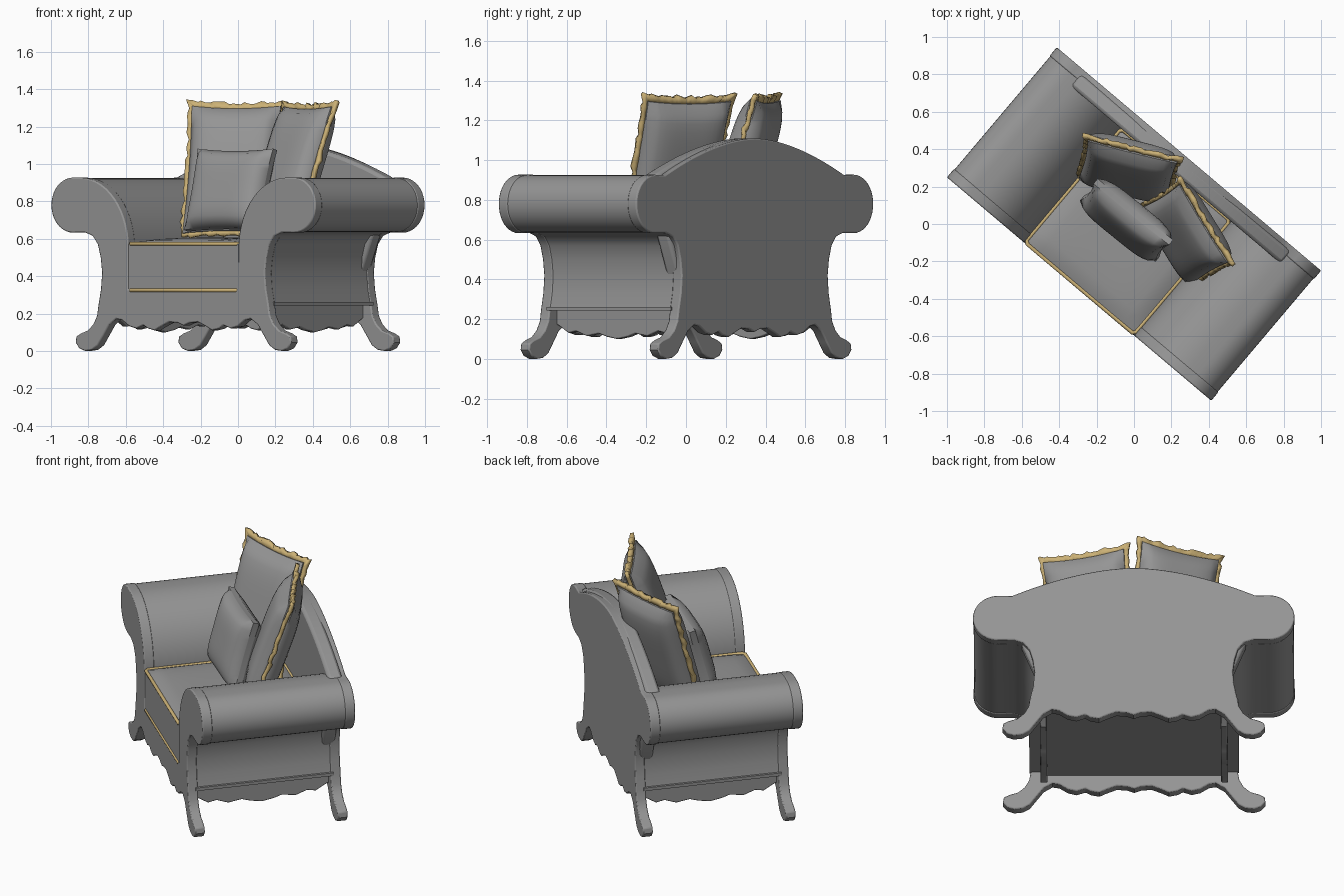
import bpy, bmesh, random
from math import sin, cos, pi, radians
from mathutils import Matrix, Vector

random.seed(4)
if "Cube" in bpy.data.objects:
    bpy.data.objects.remove(bpy.data.objects["Cube"])


def material(name, rgb):
    m = bpy.data.materials.new(name)
    m.use_nodes = True
    m.diffuse_color = (*rgb, 1)
    m.node_tree.nodes["Principled BSDF"].inputs["Base Color"].default_value = (*rgb, 1)
    return m


GREY = material("grey upholstery", (0.3, 0.3, 0.3))
GOLD = material("gold trim", (0.6, 0.44, 0.18))
TURN = Matrix.Rotation(radians(-40.2), 4, "Z")  # the whole chair stands turned
parts = []


def finish(name, bm, mat, matrix=TURN, bevel=0):
    bmesh.ops.recalc_face_normals(bm, faces=bm.faces)
    me = bpy.data.meshes.new(name)
    bm.to_mesh(me)
    bm.free()
    me.materials.append(mat)
    ob = bpy.data.objects.new(name, me)
    bpy.context.collection.objects.link(ob)
    ob.matrix_world = matrix
    if bevel:
        mod = ob.modifiers.new("soft edge", "BEVEL")
        mod.width, mod.segments = bevel, 2
        mod.limit_method, mod.angle_limit = "ANGLE", radians(50)
    parts.append(ob)
    return ob


def prism(name, pts, a, b, axis="Y", bevel=0.0):
    """Extrude a (side, height) outline from a to b along an axis."""
    bm = bmesh.new()
    place = (lambda p: (p[0], a, p[1])) if axis == "Y" else (lambda p: (a, p[0], p[1]))
    face = bm.faces.new([bm.verts.new(place(p)) for p in pts])
    out = bmesh.ops.extrude_face_region(bm, geom=[face])["geom"]
    move = (0, b - a, 0) if axis == "Y" else (b - a, 0, 0)
    bmesh.ops.translate(bm, verts=[g for g in out if isinstance(g, bmesh.types.BMVert)], vec=move)
    return finish(name, bm, GREY, bevel=bevel)


def mirrored(half):
    return half + [(-x, z) for x, z in reversed(half) if x > 0]


def box(name, x0, x1, y0, y1, z0, z1):
    return prism(name, [(x0, z0), (x1, z0), (x1, z1), (x0, z1)], y0, y1)


# Outlines: outer wall with scroll, inner arm curve, arch, scalloped foot line
def scroll(d=0.0):
    wall = [(0.595, 0.25), (0.578, 0.33), (0.57, 0.42), (0.58, 0.5), (0.6, 0.57), (0.635, 0.615), (0.69, 0.634)]
    r = 0.147 - d
    return [(x - d, z) for x, z in wall] + [
        (0.778 + r * cos(t), 0.78 + r * sin(t)) for t in [pi * (i / 20 - 0.5) for i in range(21)]]


def inner_arm(d=0.0):
    arc = [pi / 2 * (1 + i / 14) for i in range(15)]
    return [(0.72 + (0.335 - d) * cos(t), 0.55 + (0.377 - d) * sin(t)) for t in arc]


def arch(width, n=18):
    return [(width * (1 - i / n), 0.925 + 0.185 * (1 - (1 - i / n) ** 1.75)) for i in range(n + 1)]


FOOT = [(0, 0.135), (0.04, 0.15), (0.1, 0.155), (0.16, 0.13), (0.2, 0.11), (0.25, 0.12),
        (0.28, 0.138), (0.33, 0.12), (0.38, 0.132), (0.43, 0.165), (0.47, 0.172), (0.52, 0.14),
        (0.56, 0.085), (0.6, 0.03), (0.64, 0.006), (0.69, 0), (0.73, 0.014), (0.755, 0.045),
        (0.75, 0.078), (0.72, 0.094), (0.67, 0.11), (0.63, 0.145), (0.605, 0.19)]

# Front and back frames with their legs
prism("front_frame", mirrored(FOOT + scroll() + inner_arm() + [(0.385, 0.33)]), -0.455, -0.395, bevel=0.007)
prism("back_frame", mirrored(FOOT + scroll() + arch(0.7)), 0.395, 0.455, bevel=0.007)
prism("back_rest", mirrored([(0.5, 0.26), (0.74, 0.86)] + arch(0.74)), 0.345, 0.43, bevel=0.018)

# Arms, side mouldings and scalloped side aprons
ARM = scroll(0.004) + inner_arm(0.002) + [(0.387, 0.25)]
APRON = [(0, 0.1), (0.07, 0.112), (0.12, 0.128), (0.2, 0.115), (0.27, 0.14), (0.32, 0.13),
         (0.37, 0.16), (0.41, 0.18), (0.41, 0.27)]
for side, label in ((1, "left"), (-1, "right")):
    prism(label + "_arm", [(side * x, z) for x, z in ARM], -0.41, 0.41)
    prism(label + "_apron", mirrored(APRON), side * 0.5, side * 0.54, "X", 0.006)
    box(label + "_moulding", side * 0.5, side * 0.603, -0.41, 0.41, 0.243, 0.262)
box("seat_base", -0.53, 0.53, -0.42, 0.42, 0.22, 0.335)


# Soft cushions: a divided cube with a bulge and slightly drawn-in sides
def outline(x, y, w, h, pinch):
    return x * w / 2 * (1 - pinch * (1 - y * y)), y * h / 2 * (1 - pinch * (1 - x * x))


def cushion(name, w, h, edge, bulge, pinch, matrix):
    bm = bmesh.new()
    bmesh.ops.create_cube(bm, size=2)
    bmesh.ops.subdivide_edges(bm, edges=bm.edges, cuts=15, use_grid_fill=True)
    for v in bm.verts:
        x, y, z = v.co
        puff = max(0, (1 - x ** 4) * (1 - y ** 4)) ** 0.5
        px, py = outline(x, y, w, h, pinch)
        v.co = (px, py, z * (edge + bulge * puff))
    return finish(name, bm, GREY, matrix)


def fringe(name, w, h, pinch, matrix, n=26):
    """Ragged ribbon standing out from the seam."""
    steps = [-1 + 2 * i / n for i in range(n)]
    loop = ([(s, -1) for s in steps] + [(1, s) for s in steps]
            + [(-s, 1) for s in steps] + [(-1, -s) for s in steps])
    bm = bmesh.new()
    rows = []
    for x, y in loop:
        reach = (0.026 if y == 1 else 0.012) + random.uniform(0, 0.016)
        px, py = outline(x, y, w, h, pinch)
        lift = random.uniform(-0.008, 0.008)
        rows.append((bm.verts.new((px * 0.97, py * 0.97, 0)),
                     bm.verts.new((px * (1 + 2 * reach / w), py * (1 + 2 * reach / h), lift))))
    for i, (a, b) in enumerate(rows):
        c, d = rows[(i + 1) % len(rows)]
        bm.faces.new((a, b, d, c))
    ob = finish(name, bm, GOLD, matrix)
    mod = ob.modifiers.new("thickness", "SOLIDIFY")
    mod.thickness, mod.offset = 0.022, 0


def lean(centre, turn, tilt):
    return (Matrix.Translation(centre) @ Matrix.Rotation(radians(turn), 4, "Z")
            @ Matrix.Rotation(radians(90 - tilt), 4, "X"))


cushion("seat_cushion", 0.77, 0.8, 0.122, 0.034, 0, TURN @ Matrix.Translation((0, -0.053, 0.45)))

for name, centre, turn, tilt in (("back_pillow", (-0.03, 0.3, 0.965), -14, 17),
                                 ("side_pillow", (0.285, -0.05, 0.965), -58.5, 19)):
    m = lean(centre, turn, tilt)
    cushion(name, 0.49, 0.71, 0.018, 0.075, 0.04, m)
    fringe(name + "_fringe", 0.49, 0.71, 0.04, m)
cushion("small_pillow", 0.52, 0.45, 0.018, 0.07, 0.06, lean((-0.04, 0.02, 0.86), -39, 15))


# Corded trim around the seat cushion
def cord(name, z):
    cu = bpy.data.curves.new(name, "CURVE")
    cu.dimensions, cu.bevel_depth, cu.bevel_resolution = "3D", 0.011, 2
    sp = cu.splines.new("POLY")
    corners = [Vector(c) for c in ((-0.382, -0.45, z), (0.382, -0.45, z), (0.382, 0.345, z), (-0.382, 0.345, z))]
    path = []
    for i, c in enumerate(corners):
        for to in (corners[i - 1], corners[(i + 1) % 4]):
            path.append(c + (to - c).normalized() * 0.015)
    sp.points.add(len(path) - 1)
    for p, co in zip(sp.points, path):
        p.co = (*co, 1)
    sp.use_cyclic_u = True
    cu.materials.append(GOLD)
    ob = bpy.data.objects.new(name, cu)
    bpy.context.collection.objects.link(ob)
    ob.matrix_world = TURN


cord("upper_seat_cord", 0.573)
cord("lower_seat_cord", 0.325)

# Smooth shading with sharp edges kept
bpy.ops.object.select_all(action="DESELECT")
for ob in parts:
    ob.select_set(True)
bpy.context.view_layer.objects.active = parts[0]
bpy.ops.object.shade_smooth_by_angle(angle=radians(35))
